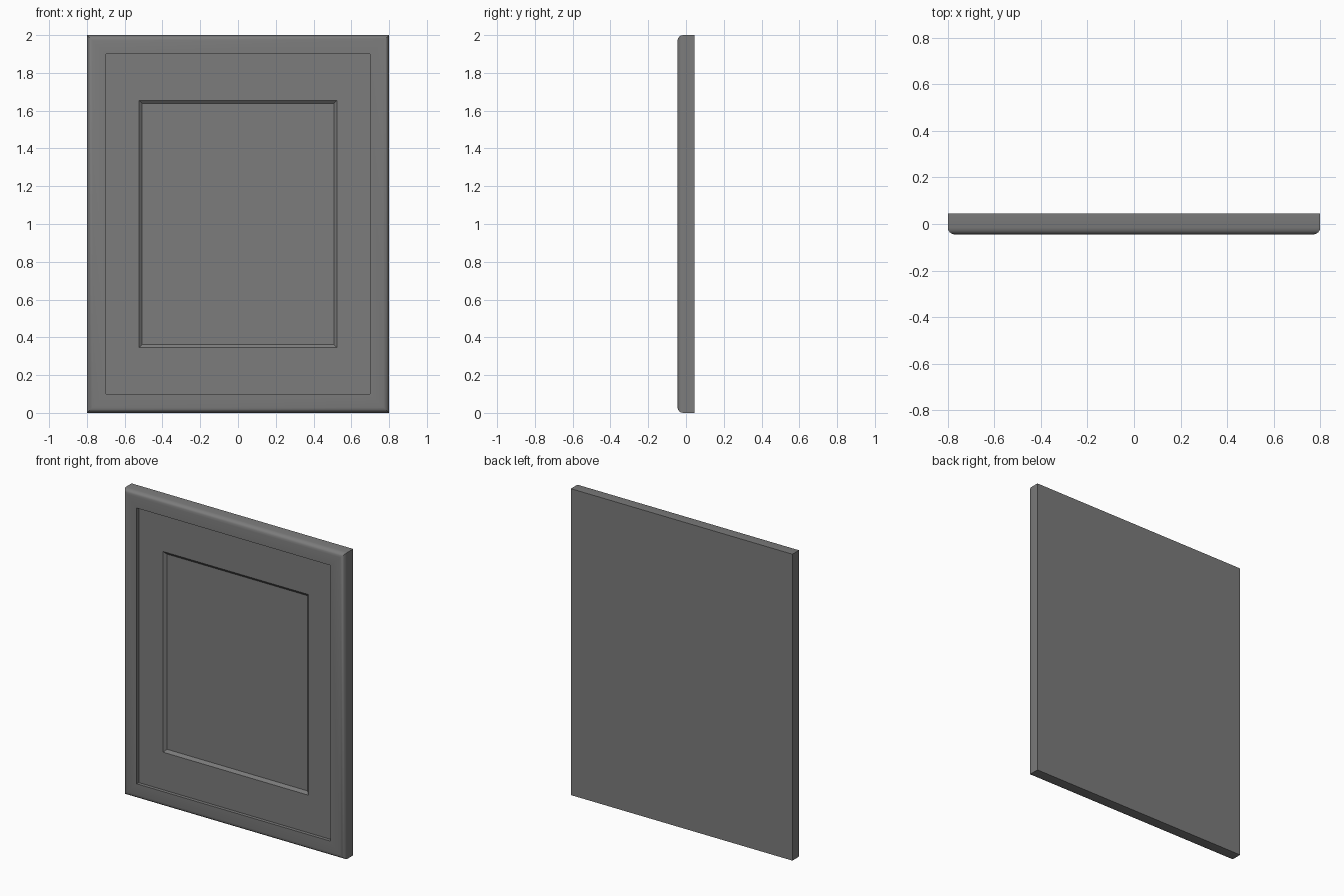
import bpy, bmesh, math

cube = bpy.data.objects.get("Cube")
if cube:
    bpy.data.objects.remove(cube, do_unlink=True)

# Overall sizes
HALF_W, HEIGHT = 0.8, 2.0
BACK, FRONT = 0.045, -0.045
ROUND, SEGMENTS = 0.03, 4
STEP = FRONT + 0.022      # panel surface behind the frame
FIELD = STEP + 0.015      # recessed centre field

# Single grey paint
paint = bpy.data.materials.new("grey_paint")
paint.use_nodes = True
grey = (0.2, 0.2, 0.2, 1.0)
paint.diffuse_color = grey
paint.node_tree.nodes["Principled BSDF"].inputs["Base Color"].default_value = grey


def rectangle(bm, y, inset, inset_z):
    """Four corners of a rectangle set in from the door outline."""
    x, low, high = HALF_W - inset, inset_z, HEIGHT - inset_z
    return [bm.verts.new(p) for p in
            ((-x, y, low), (x, y, low), (x, y, high), (-x, y, high))]


# Moulding profile from the back edge, over the rounded rim, to the centre
profile = [(BACK, 0, 0)]
for i in range(SEGMENTS + 1):
    a = math.pi / 2 * i / SEGMENTS
    inset = ROUND * (1 - math.cos(a))
    profile.append((FRONT + ROUND * (1 - math.sin(a)), inset, inset))
profile += [
    (FRONT, 0.1, 0.1),        # inner edge of the frame
    (STEP, 0.1, 0.1),         # foot of the step
    (STEP, 0.275, 0.345),     # outer edge of the sloped recess
    (FIELD, 0.293, 0.363),    # foot of the slope
]

# Door: nested rectangles joined by mitred strips, capped back and centre
bm = bmesh.new()
rings = [rectangle(bm, *p) for p in profile]
for a, b in zip(rings, rings[1:]):
    for i in range(4):
        j = (i + 1) % 4
        bm.faces.new((a[i], a[j], b[j], b[i]))
bm.faces.new(rings[0])
bm.faces.new(rings[-1])
bmesh.ops.recalc_face_normals(bm, faces=bm.faces)

mesh = bpy.data.meshes.new("panelled_door")
bm.to_mesh(mesh)
bm.free()
mesh.materials.append(paint)
door = bpy.data.objects.new("panelled_door", mesh)
bpy.context.collection.objects.link(door)

# Smooth the rounded rim, keep the steps and mitres crisp
bpy.ops.object.select_all(action='DESELECT')
door.select_set(True)
bpy.context.view_layer.objects.active = door
bpy.ops.object.shade_smooth_by_angle(angle=math.radians(30))
